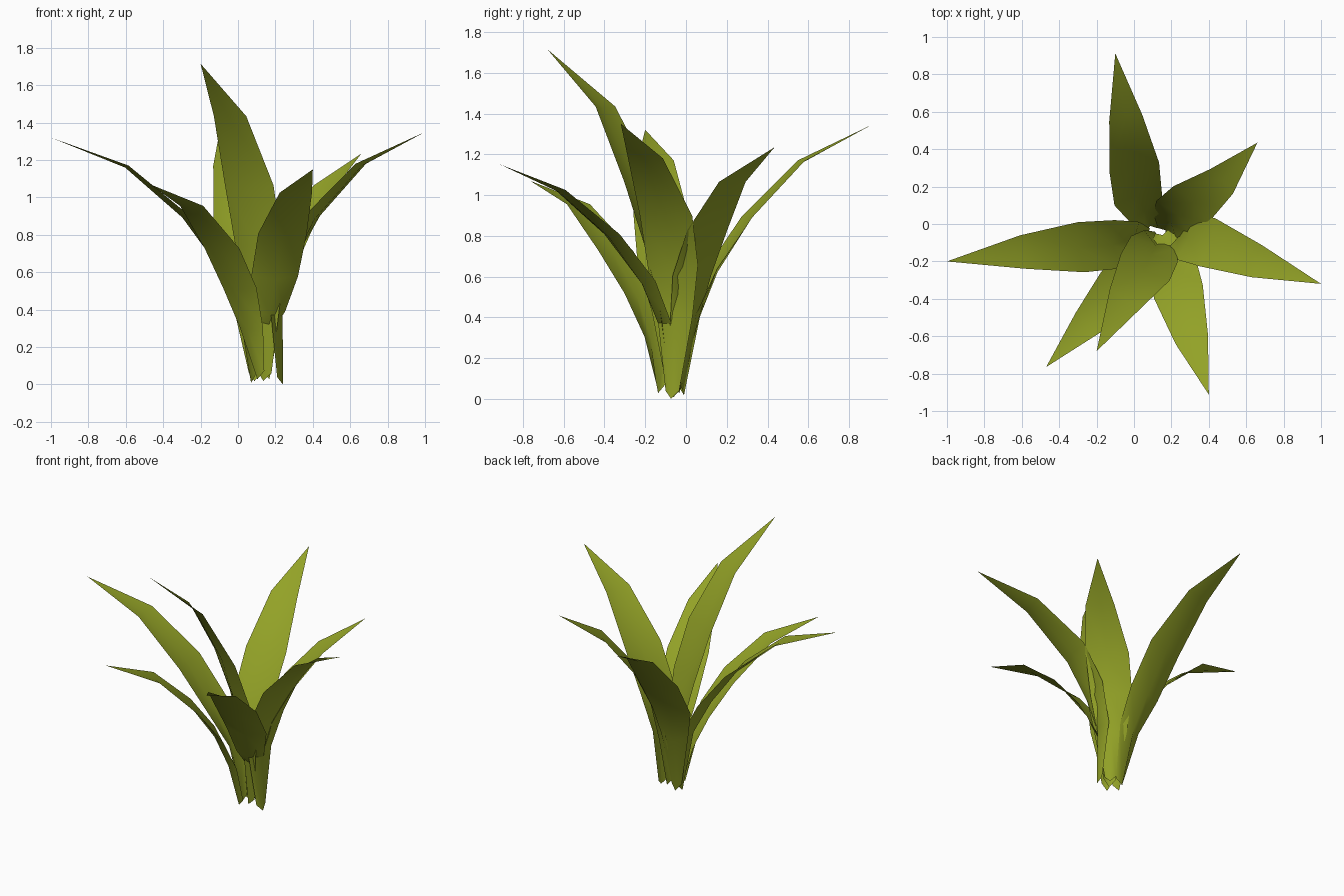
import bpy, bmesh
from mathutils import Vector

if "Cube" in bpy.data.objects:
    bpy.data.objects.remove(bpy.data.objects["Cube"])

green = bpy.data.materials.new("olive leaf green")
green.diffuse_color = (0.29, 0.36, 0.02, 1)
green.use_nodes = True
green.node_tree.nodes["Principled BSDF"].inputs["Base Color"].default_value = green.diffuse_color

# leaf widths from base to tip, and fold depth as a share of half width
WIDTHS = [0.07, 0.18, 0.26, 0.27, 0.18, 0.0]
FOLDS = [0.30, 0.22, 0.13, 0.08, 0.07, 0.0]


def leaf(name, path, scale=1.0):
    """Folded blade of three columns along a midline, ending in a point."""
    pts = [Vector(p) for p in path]
    along = pts[-1] - pts[0]
    side = Vector((along.y, -along.x, 0)).normalized()   # right of the leaf
    bm = bmesh.new()
    rows = []
    for i, p in enumerate(pts):
        if i == len(pts) - 1:
            rows.append([bm.verts.new(p)])
            break
        tangent = (pts[i + 1] - pts[max(i - 1, 0)]).normalized()
        up = side.cross(tangent).normalized()
        half = WIDTHS[i] * scale / 2
        lift = up * half * FOLDS[i]
        notch = Vector((0, 0, 0.04 if i == 0 else 0))    # pointed foot
        rows.append([bm.verts.new(p - side * half + lift + notch),
                     bm.verts.new(p - lift),
                     bm.verts.new(p + side * half + lift + notch)])
    for a, b in zip(rows, rows[1:]):
        for k in range(2):
            if len(b) == 1:
                bm.faces.new((a[k], a[k + 1], b[0]))
            else:
                bm.faces.new((a[k], a[k + 1], b[k + 1], b[k]))
    for f in bm.faces:
        f.smooth = True
    me = bpy.data.meshes.new(name)
    bm.to_mesh(me)
    bm.free()
    me.materials.append(green)
    ob = bpy.data.objects.new(name, me)
    bpy.context.collection.objects.link(ob)


# seven arching leaves around the base
leaf("back_leaf", [(.09, -.02, .02), (.06, .05, .41), (.02, .14, .63),
                   (0, .31, .89), (-.045, .57, 1.165), (-.10, .912, 1.345)])
leaf("back_right_leaf", [(.16, -.04, .03), (.18, 0, .35), (.22, .04, .60),
                         (.31, .11, .82), (.47, .23, 1.06), (.66, .435, 1.235)])
leaf("right_leaf", [(.23, -.07, .0), (.22, -.06, .40), (.28, -.07, .65),
                    (.40, -.10, .89), (.66, -.20, 1.175), (1, -.32, 1.35)])
leaf("front_right_leaf", [(.15, -.05, .24), (.17, -.12, .38), (.20, -.20, .57),
                          (.24, -.37, .80), (.31, -.62, 1.02), (.40, -.912, 1.15)])
leaf("tall_front_leaf", [(.14, -.07, .02), (.13, -.10, .45), (.10, -.15, .75),
                         (.055, -.24, 1.06), (-.045, -.40, 1.43), (-.20, -.68, 1.715)], 1.1)
leaf("front_left_leaf", [(.11, -.13, .03), (.06, -.16, .30), (0, -.23, .51),
                         (-.09, -.35, .72), (-.25, -.53, .95), (-.47, -.765, 1.07)], 0.93)
leaf("left_leaf", [(.08, -.06, .01), (.02, -.08, .42), (-.10, -.11, .65),
                   (-.29, -.125, .90), (-.60, -.15, 1.165), (-1, -.20, 1.32)])
